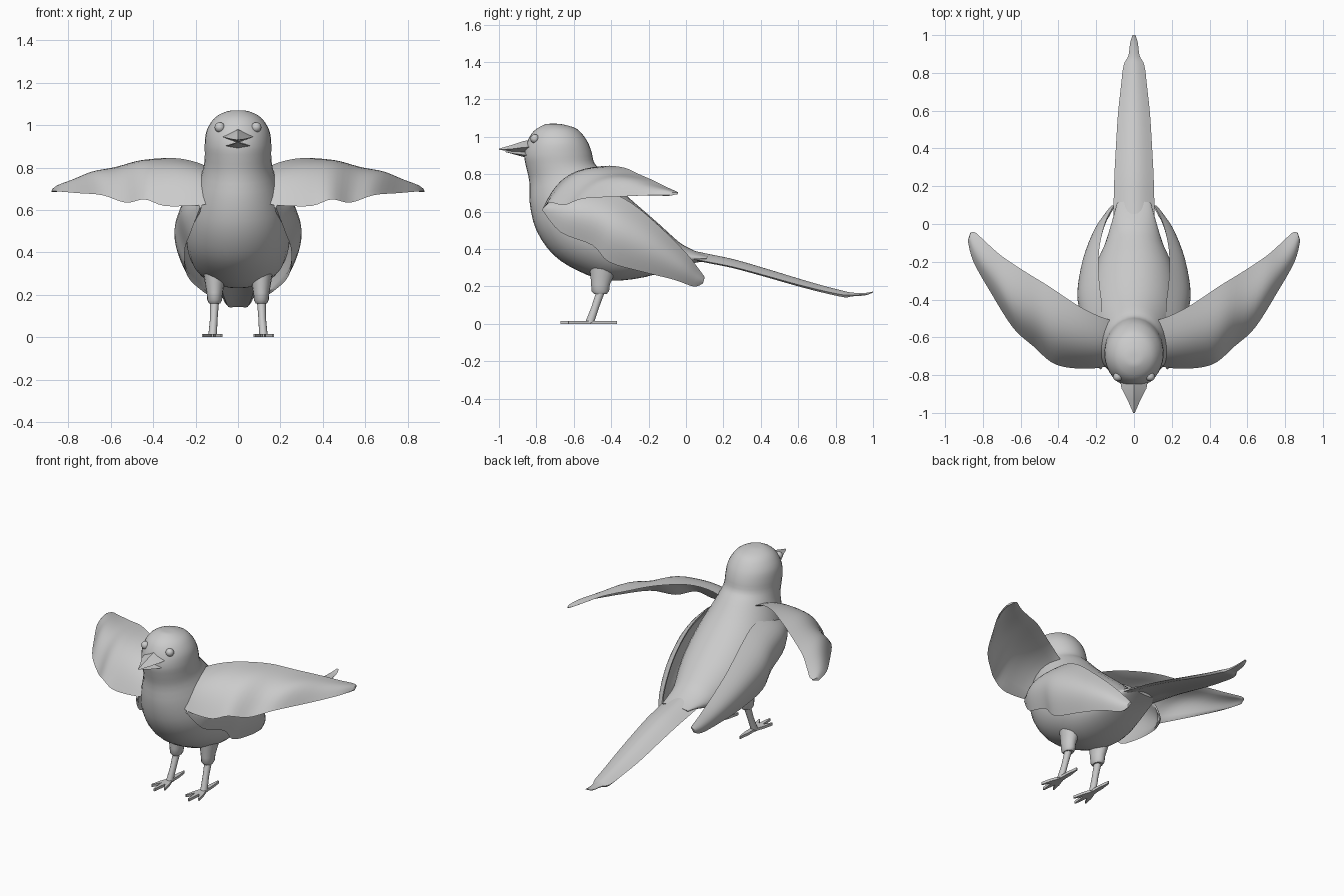
import bpy, bmesh, math
from mathutils import Vector

cube = bpy.data.objects.get("Cube")
if cube:
    bpy.data.objects.remove(cube, do_unlink=True)

grey = bpy.data.materials.new("soft grey")
grey.use_nodes = True
GREY = (0.6, 0.6, 0.6, 1)
grey.diffuse_color = GREY
grey.node_tree.nodes["Principled BSDF"].inputs["Base Color"].default_value = GREY


def smooth_rows(rows, steps):
    """Catmull-Rom resampling of rows of numbers."""
    out = []
    for i in range(len(rows) - 1):
        p0, p1 = rows[max(i - 1, 0)], rows[i]
        p2, p3 = rows[i + 1], rows[min(i + 2, len(rows) - 1)]
        for s in range(steps):
            t = s / steps
            out.append([b + 0.5 * t * (c - a + t * (2*a - 5*b + 4*c - d + t * (3*(b - c) + d - a)))
                        for a, b, c, d in zip(p0, p1, p2, p3)])
    return out + [list(rows[-1])]


def loft(name, rings, mirror=False, angle=40):
    """Skin closed rings of points, optionally with a mirrored twin half."""
    bm = bmesh.new()
    loops = [[bm.verts.new(p) for p in ring] for ring in rings]
    n = len(loops[0])
    for a, b in zip(loops, loops[1:]):
        for i in range(n):
            j = (i + 1) % n
            bm.faces.new((a[i], a[j], b[j], b[i]))
    bm.faces.new(loops[0])
    bm.faces.new(loops[-1])
    bmesh.ops.recalc_face_normals(bm, faces=bm.faces)
    mesh = bpy.data.meshes.new(name)
    bm.to_mesh(mesh)
    bm.free()
    mesh.materials.append(grey)
    obj = bpy.data.objects.new(name, mesh)
    bpy.context.collection.objects.link(obj)
    if mirror:
        mod = obj.modifiers.new("Mirror", "MIRROR")
        mod.use_mirror_merge = False
    bpy.ops.object.select_all(action="DESELECT")
    obj.select_set(True)
    bpy.context.view_layer.objects.active = obj
    bpy.ops.object.shade_smooth_by_angle(angle=math.radians(angle))
    return obj


def blade(name, stations, normal, bulge, thick, steps=4, mirror=False, n=12):
    """Curved thin shell between two edges: rows hold edge A then edge B."""
    nrm = Vector(normal).normalized()
    rings = []
    for row in smooth_rows(stations, steps):
        a, b = Vector(row[:3]), Vector(row[3:])
        chord = (b - a).length
        ring = []
        for k in range(2 * n):
            under = k > n
            u = (2 * n - k if under else k) / n
            arch = math.sin(math.pi * u)
            h = bulge * chord * arch
            if under:
                h -= min(thick, chord * 0.3) * arch ** 0.4
            ring.append(a.lerp(b, u) + nrm * h)
        rings.append(ring)
    return loft(name, rings, mirror)


def tube(name, rows, sides=12, mirror=True, angle=40):
    """Horizontal oval rings: x, y, z, x radius, y radius."""
    rings = []
    for x, y, z, rx, ry in rows:
        rings.append([(x + rx * math.cos(2 * math.pi * k / sides),
                       y + ry * math.sin(2 * math.pi * k / sides), z) for k in range(sides)])
    return loft(name, rings, mirror, angle)


# Head and body: back y, z, breast y, z, half width
body_rows = [
    (-.69, 1.07, -.73, 1.07, .012), (-.65, 1.065, -.76, 1.064, .055),
    (-.58, 1.04, -.815, 1.03, .11), (-.53, .98, -.85, .97, .148),
    (-.505, .92, -.865, .90, .157), (-.49, .86, -.855, .84, .157),
    (-.45, .82, -.838, .76, .166), (-.38, .745, -.835, .64, .2),
    (-.30, .67, -.80, .50, .234), (-.22, .60, -.71, .37, .246),
    (-.14, .53, -.58, .285, .235), (-.08, .475, -.42, .232, .205),
    (-.02, .425, -.22, .25, .155), (.06, .385, 0, .315, .112), (.12, .365, .1, .335, .09)]
body = []
for yb, zb, yf, zf, w in smooth_rows(body_rows, 3):
    back, front = Vector((0, yb, zb)), Vector((0, yf, zf))
    mid, half = (back + front) / 2, (back - front) / 2
    body.append([mid + half * math.cos(t) + Vector((w * math.sin(t), 0, 0))
                 for t in (2 * math.pi * k / 32 for k in range(32))])
loft("body", body)

# Long tail: half width, y, edge z
tail_rows = [(.11, -.02, .36), (.108, .1, .335), (.104, .25, .305), (.095, .42, .26),
             (.085, .58, .215), (.07, .72, .18), (.055, .84, .155),
             (.03, .89, .155), (.02, .96, .158), (.008, 1, .17)]
blade("tail", [(-w, y, z, w, y, z) for w, y, z in tail_rows], (0, 0, 1), .2, .03)

# Spread wings: rear upper edge, front lower edge
blade("spread_wings", [
    (.08, -.52, .77, .12, -.75, .63), (.18, -.49, .82, .22, -.765, .62),
    (.3, -.43, .845, .35, -.76, .62), (.45, -.33, .835, .44, -.73, .65),
    (.58, -.25, .80, .53, -.65, .635), (.7, -.17, .765, .64, -.55, .67),
    (.78, -.1, .73, .76, -.36, .68), (.84, -.045, .705, .85, -.2, .688),
    (.865, -.045, .70, .88, -.09, .69)], (0, -.5, .85), .17, .018, mirror=True)

# Folded wings against the flanks: upper edge, lower edge
blade("folded_wings", [
    (.16, -.74, .65, .18, -.77, .61), (.17, -.58, .715, .225, -.67, .49),
    (.17, -.43, .71, .25, -.5, .42), (.185, -.29, .645, .25, -.41, .33),
    (.185, -.14, .52, .23, -.22, .275), (.155, 0, .38, .19, -.06, .235),
    (.12, .075, .285, .14, .04, .2), (.105, .1, .25, .12, .09, .215)],
    (1, 0, .25), .24, .025, mirror=True)

# Beak: half width, y, top z, bottom z
def mandible(name, rows):
    loft(name, [[(-w, y, (zt + zb) / 2 - .004), (0, y, zt), (w, y, (zt + zb) / 2 - .004),
                 (0, y, zb)] for w, y, zt, zb in rows], angle=25)


mandible("upper_beak", [(.075, -.82, .985, .915), (.066, -.87, .977, .918),
                        (.035, -.93, .957, .922), (.004, -1, .937, .932)])
mandible("lower_beak", [(.066, -.82, .925, .885), (.055, -.87, .922, .893),
                        (.025, -.925, .921, .908), (.004, -.965, .925, .92)])

# Eyes
tube("eyes", [(.086, -.808, .99 + .024 * math.cos(a), .024 * math.sin(a) + .0005,
               .024 * math.sin(a) + .0005) for a in (math.pi * i / 8 for i in range(9))])

# Feathered thighs and slim shins
tube("thighs", [(.11, -.44, .31, .055, .075), (.11, -.45, .25, .045, .06),
                (.11, -.457, .21, .038, .05), (.11, -.458, .175, .035, .047),
                (.11, -.458, .16, .027, .034)], 16)
tube("shins", [(.11, -.45, .19, .022, .024), (.114, -.485, .09, .018, .021),
               (.12, -.515, .008, .02, .024)])

# Toes: flat tapered strips fanning from the ankle
for label, tx, ty in (("middle", .12, -.67), ("inner", .076, -.63),
                      ("outer", .166, -.63), ("back", .12, -.37)):
    root, tip = Vector((.12, -.51, 0)), Vector((tx, ty, 0))
    side = (tip - root).normalized().cross(Vector((0, 0, 1)))
    rings = []
    for t, w in ((-.1, .014), (.5, .013), (1, .004)):
        c = root.lerp(tip, t)
        rings.append([c + side * w, c - side * w,
                      c - side * w + Vector((0, 0, .016)), c + side * w + Vector((0, 0, .016))])
    loft(label + "_toes", rings, True, 30)
